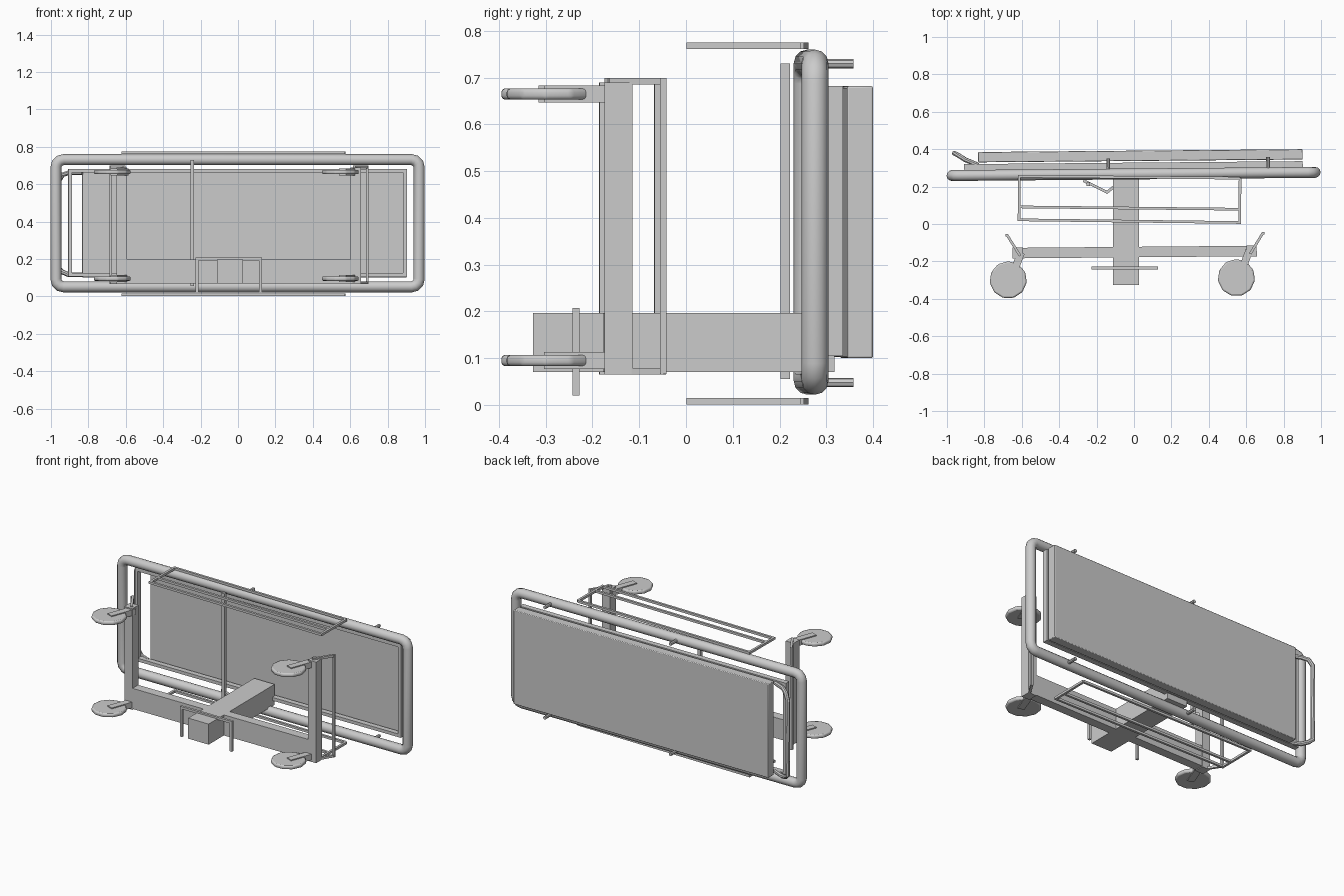
import bpy, bmesh, math
from mathutils import Vector, Matrix

cube = bpy.data.objects.get("Cube")
if cube:
    bpy.data.objects.remove(cube, do_unlink=True)

grey = bpy.data.materials.new("light grey")
grey.use_nodes = True
colour = (0.6, 0.6, 0.6, 1)
grey.diffuse_color = colour
grey.node_tree.nodes["Principled BSDF"].inputs["Base Color"].default_value = colour
LEAN = math.radians(0.5)


def finish(name, bm, lean=LEAN, smooth=False, bevel=0):
    bmesh.ops.recalc_face_normals(bm, faces=bm.faces)
    mesh = bpy.data.meshes.new(name)
    bm.to_mesh(mesh)
    bm.free()
    mesh.materials.append(grey)
    ob = bpy.data.objects.new(name, mesh)
    bpy.context.collection.objects.link(ob)
    ob.rotation_euler.z = lean
    if bevel:
        mod = ob.modifiers.new("soft edges", "BEVEL")
        mod.width, mod.segments = bevel, 2
    if smooth:
        bpy.ops.object.select_all(action="DESELECT")
        ob.select_set(True)
        bpy.context.view_layer.objects.active = ob
        bpy.ops.object.shade_smooth_by_angle(angle=math.radians(40))
    return ob


def add_box(bm, x, y, z):
    lo, hi = Vector((x[0], y[0], z[0])), Vector((x[1], y[1], z[1]))
    bmesh.ops.create_cube(bm, size=1, matrix=Matrix.Translation((lo + hi) / 2)
                          @ Matrix.Diagonal((*(hi - lo), 1)))


def box(name, x, y, z, **kw):
    bm = bmesh.new()
    add_box(bm, x, y, z)
    return finish(name, bm, **kw)


def add_bar(bm, a, b, width, height=None, sides=4):
    """Straight bar from a to b; the height runs along z for level bars."""
    a, b = Vector(a), Vector(b)
    d = (b - a).normalized()
    up = Vector((0, 1, 0)) if abs(d.z) > 0.9 else Vector((0, 0, 1))
    side = d.cross(up).normalized()
    up = side.cross(d)
    h = height or width
    rot = Matrix((side * width, up * h, d * (b - a).length)).transposed().to_4x4()
    m = Matrix.Translation((a + b) / 2) @ rot
    if sides == 4:
        bmesh.ops.create_cube(bm, size=1, matrix=m)
    else:
        bmesh.ops.create_cone(bm, segments=sides, radius1=0.5, radius2=0.5,
                              depth=1, cap_ends=True, matrix=m)


def bars(name, pairs, width, lean=LEAN, **kw):
    bm = bmesh.new()
    for a, b in pairs:
        add_bar(bm, a, b, width, **kw)
    return finish(name, bm, lean=lean)


def tube(name, points, r, closed=False, sides=12):
    """Round tube swept along points with mitred bends."""
    bm = bmesh.new()
    pts = [Vector(p) for p in points]
    n = len(pts)
    rings = []
    normal = (pts[1] - pts[0]).cross(pts[2] - pts[1]).normalized()
    for i, p in enumerate(pts):
        t1 = (p - pts[i - 1]).normalized() if closed or i else (pts[1] - p).normalized()
        t2 = (pts[(i + 1) % n] - p).normalized() if closed or i < n - 1 else t1
        t = (t1 + t2).normalized()
        u = normal.cross(t).normalized()
        v = t.cross(u)
        k = 1 / max(t.dot(t1), 0.5)
        rings.append([bm.verts.new(p + r * (u * k * math.cos(w) + v * math.sin(w)))
                      for w in (math.tau * j / sides for j in range(sides))])
    for i in range(n if closed else n - 1):
        a, b = rings[i], rings[(i + 1) % n]
        for j in range(sides):
            q = (j + 1) % sides
            bm.faces.new((a[j], a[q], b[q], b[j]))
    if not closed:
        bm.faces.new(rings[0])
        bm.faces.new(rings[-1])
    return finish(name, bm, smooth=True)


# Main tubular frame with rounded corners
path = []
for cx, cz, start in ((0.93, 0.69, 0), (-0.93, 0.69, 90), (-0.93, 0.092, 180), (0.93, 0.092, 270)):
    for step in range(4):
        w = math.radians(start + step * 30)
        path.append((cx + 0.041 * math.cos(w), 0.2675, cz + 0.041 * math.sin(w)))
tube("main_frame", path, 0.029, closed=True)

# Mattress and the thin rail frame under it
box("mattress", (-0.83, 0.905), (0.337, 0.392), (0.1, 0.682), bevel=0.004, smooth=True)
bm = bmesh.new()
for x in (-0.905, 0.885):
    add_box(bm, (x, x + 0.02), (0.295, 0.328), (0.105, 0.682))
for z in (0.105, 0.662):
    add_box(bm, (-0.905, 0.905), (0.295, 0.328), (z, z + 0.02))
finish("mattress_rails", bm)

# Curved push handle at the end
tube("push_handle", [(-0.83, 0.322, 0.662), (-0.9, 0.352, 0.662), (-0.935, 0.375, 0.65),
                     (-0.957, 0.386, 0.615), (-0.957, 0.386, 0.15), (-0.935, 0.375, 0.13),
                     (-0.9, 0.352, 0.115), (-0.83, 0.322, 0.115)], 0.013, sides=8)

# Pegs on the long sides of the frame
for i, (x, z) in enumerate((x, z) for x in (-0.135, 0.72) for z in (0.048, 0.73)):
    bars(f"frame_peg_{i}", [((x, 0.265, z), (x, 0.352, z))], 0.02, sides=8)

# Folding side rails, each with an outline and a middle bar
for name, z in (("lower", 0.008), ("upper", 0.768)):
    a, b = -0.615, 0.565
    bars(f"side_rail_{name}", [
        ((a - 0.007, 0.017, z), (b + 0.007, 0.013, z)), ((a, 0.086, z), (b, 0.084, z)),
        ((a, 0.25, z), (b, 0.25, z)), ((a, 0.017, z), (a, 0.257, z)),
        ((b, 0.01, z), (b, 0.25, z))], 0.014, lean=-LEAN)

# Central column and the base
box("column", (-0.112, 0.028), (-0.327, 0.318), (0.07, 0.197), lean=0)
box("base_beam", (-0.625, 0.635), (-0.178, -0.122), (0.07, 0.197))
for name, x in (("right", -0.65), ("left", 0.6)):
    box(f"base_post_{name}", (x, x + 0.055), (-0.18, -0.12), (0.065, 0.69))

# Castors with forks
for side, x, y in (("right", -0.675, -0.293), ("left", 0.545, -0.292)):
    for level, z in (("lower", 0.095), ("upper", 0.665)):
        bm = bmesh.new()
        bmesh.ops.create_cone(bm, segments=11, radius1=0.1, radius2=0.1, depth=0.024,
                              cap_ends=True, matrix=Matrix.Translation((x, y, z)))
        finish(f"wheel_{side}_{level}", bm, bevel=0.008, smooth=True)
        bars(f"fork_{side}_{level}", [((x + 0.01, y - 0.01, z), (x + 0.07, y + 0.145, z))],
             0.04, height=0.036)

# Brake bars at both ends of the base
for side, x, out in (("right", -0.61, -1), ("left", 0.62, 1)):
    end = x + out * 0.07
    bars(f"brake_bar_{side}", [
        ((x, -0.165, 0.692), (end, -0.052, 0.692)), ((x, -0.165, 0.072), (end, -0.052, 0.072)),
        ((end, -0.055, 0.066), (end, -0.055, 0.699))], 0.014)

# Foot pedal bracket across the column
y = -0.235
bars("foot_pedal", [((-0.22, y, 0.02), (-0.22, y, 0.205)), ((0.12, y, 0.02), (0.12, y, 0.205)),
                    ((-0.227, y, 0.2), (0.127, y, 0.2))], 0.015, lean=0)

# Cross rod below the bed with its lever
bars("cross_rod", [((-0.245, 0.212, 0.055), (-0.245, 0.212, 0.73))], 0.02, lean=0)
bars("lever", [((-0.27, 0.232, 0.115), (-0.14, 0.168, 0.115)),
               ((-0.15, 0.165, 0.115), (-0.1, 0.205, 0.115))], 0.015, lean=0)
